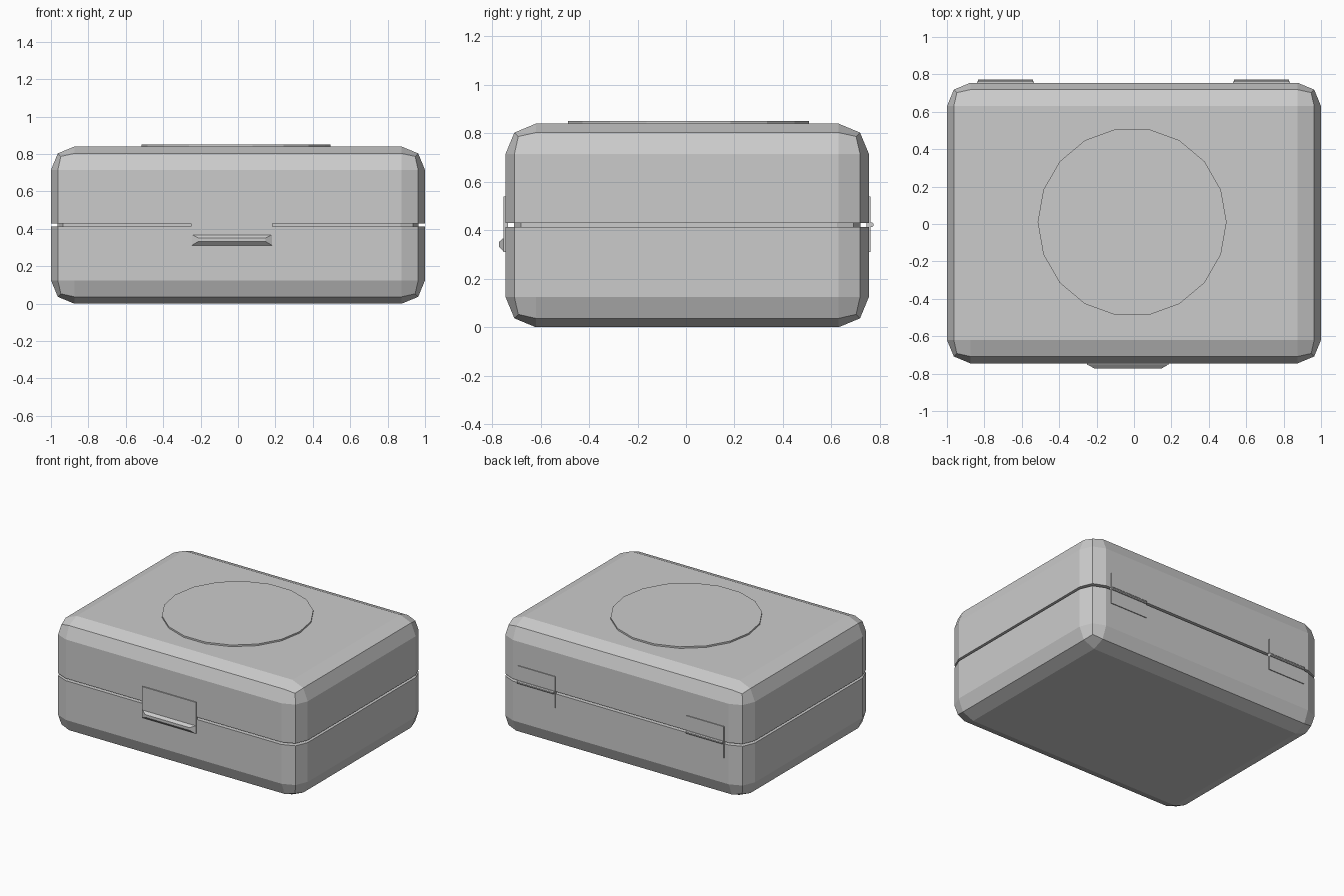
import bpy, bmesh
from math import pi
from mathutils import Vector, Matrix

if "Cube" in bpy.data.objects:
    bpy.data.objects.remove(bpy.data.objects["Cube"])

Y0, Y1, TOP = -0.745, 0.755, 0.84
GAP_LOW, GAP_HIGH = 0.413, 0.43


def finish(name, bm):
    bmesh.ops.recalc_face_normals(bm, faces=bm.faces)
    mesh = bpy.data.meshes.new(name)
    bm.to_mesh(mesh)
    bm.free()
    ob = bpy.data.objects.new(name, mesh)
    bpy.context.collection.objects.link(ob)
    return ob


def box(lo, hi):
    bm = bmesh.new()
    lo, hi = Vector(lo), Vector(hi)
    mat = Matrix.Translation((lo + hi) / 2) @ Matrix.Diagonal((*(hi - lo), 1))
    bmesh.ops.create_cube(bm, size=1, matrix=mat)
    return bm


def half_case(name, cut_z, lower, lip):
    """One half of the bevelled case, with an optional inset lip filling the seam."""
    bm = box((-1, Y0, 0), (1, Y1, TOP))
    bmesh.ops.bevel(bm, geom=bm.edges[:], offset=0.125, segments=2,
                    profile=0.5, affect='EDGES')
    cut = bmesh.ops.bisect_plane(bm, geom=bm.verts[:] + bm.edges[:] + bm.faces[:],
                                 plane_co=(0, 0, cut_z), plane_no=(0, 0, 1),
                                 clear_outer=lower, clear_inner=not lower)
    rim = [e for e in cut['geom_cut'] if isinstance(e, bmesh.types.BMEdge)]
    cap = bmesh.ops.contextual_create(bm, geom=rim)['faces']
    bmesh.ops.recalc_face_normals(bm, faces=bm.faces)
    if lip:
        bmesh.ops.inset_region(bm, faces=cap, thickness=0.035, use_even_offset=True)
        top = bmesh.ops.extrude_face_region(bm, geom=cap)['geom']
        bmesh.ops.delete(bm, geom=cap, context='FACES')
        bmesh.ops.translate(bm, vec=(0, 0, GAP_HIGH - GAP_LOW),
                            verts=[v for v in top if isinstance(v, bmesh.types.BMVert)])
    finish(name, bm)


# Case halves
half_case("case_base", GAP_LOW, True, True)
half_case("case_lid", GAP_HIGH, False, False)

# Round plate on the lid
bm = bmesh.new()
bmesh.ops.create_cone(bm, cap_ends=True, segments=18, radius1=0.505, radius2=0.505,
                      depth=0.022, matrix=Matrix.Translation((-0.01, 0.01, 0.841))
                      @ Matrix.Rotation(pi / 2, 4, 'Z'))
finish("lid_disc", bm)

# Front latch plate
LX0, LX1 = -0.25, 0.185
finish("latch_plate", box((LX0, -0.753, 0.31), (LX1, -0.735, 0.54)))

# Latch finger grip: box whose front face tapers to a narrow ridge
bm = box((LX0, -0.772, 0.31), (LX1, -0.751, 0.37))
cx = (LX0 + LX1) / 2
for v in bm.verts:
    if v.co.y < -0.76:
        v.co.x = cx + (v.co.x - cx) * 0.83
        v.co.z = 0.342 + (v.co.z - 0.34) * 0.33
finish("latch_grip", bm)

# Hinges: plate and barrel on each side
for side, x in (("left", -0.687), ("right", 0.682)):
    finish("hinge_plate_" + side, box((x - 0.152, 0.745, 0.31), (x + 0.152, 0.761, 0.54)))
    bm = bmesh.new()
    bmesh.ops.create_cone(bm, cap_ends=True, segments=8, radius1=0.011, radius2=0.011,
                          depth=0.296, matrix=Matrix.Translation((x, 0.763, 0.423))
                          @ Matrix.Rotation(pi / 2, 4, 'Y') @ Matrix.Rotation(pi / 8, 4, 'Z'))
    finish("hinge_barrel_" + side, bm)
